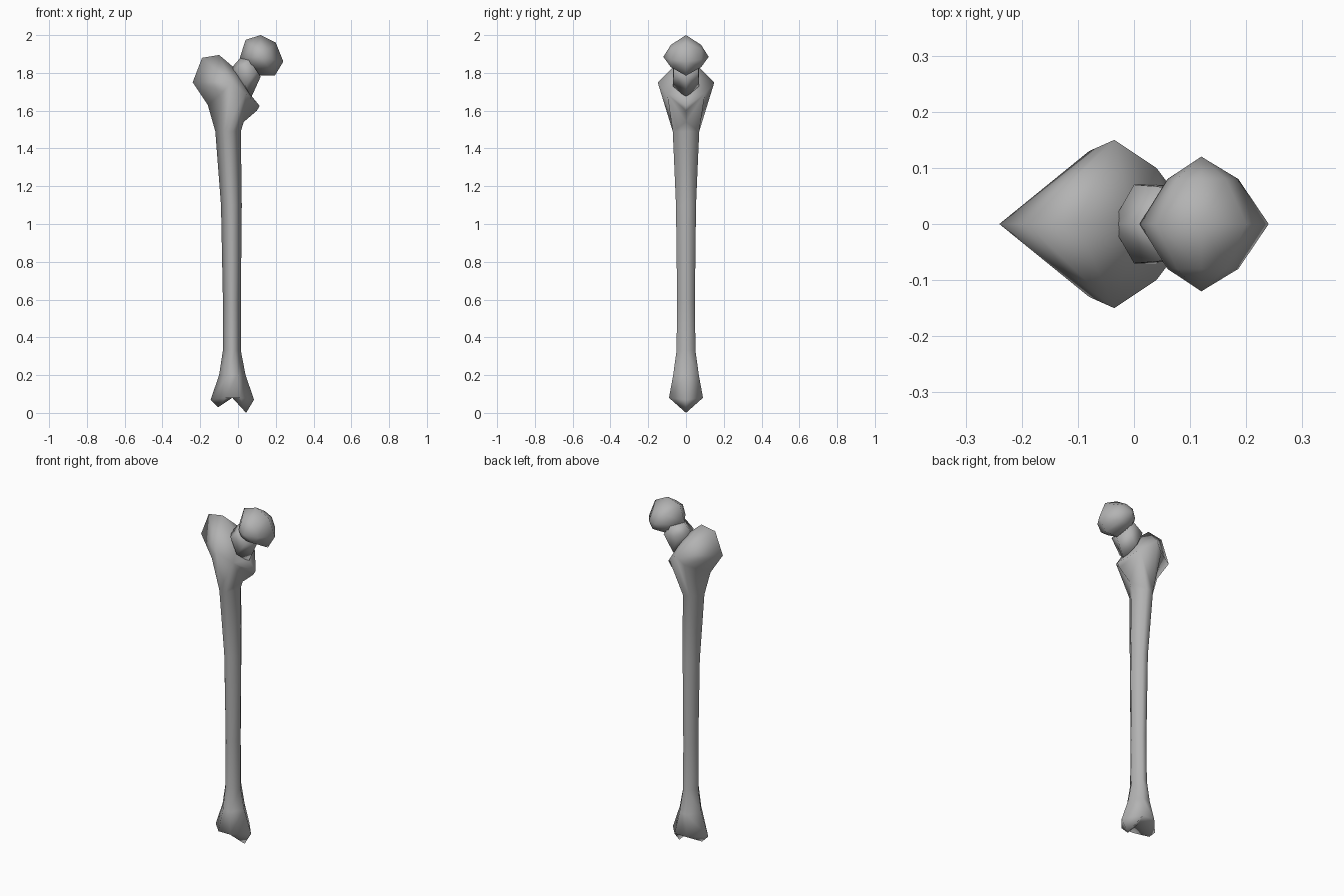
import bpy
import bmesh
from mathutils import Vector

cube = bpy.data.objects.get("Cube")
if cube:
    bpy.data.objects.remove(cube, do_unlink=True)

grey = bpy.data.materials.new("bone_grey")
grey.use_nodes = True
colour = (0.45, 0.45, 0.45, 1)
grey.diffuse_color = colour
grey.node_tree.nodes["Principled BSDF"].inputs["Base Color"].default_value = colour


def rim(*points):
    """Points on the middle plane, given as x, z."""
    return [Vector((x, 0, z)) for x, z in points]


def face(bm, *points):
    bm.faces.new([bm.verts.new(p) for p in points])


def fan(bm, hub, points):
    for a, b in zip(points, points[1:]):
        face(bm, hub, a, b)


def bridge(bm, low, high):
    for i in range(len(low) - 1):
        face(bm, low[i], low[i + 1], high[i + 1], high[i])


def finish(bm, name):
    """Mirror the front half to the back, weld and shade smooth."""
    copy = bmesh.ops.duplicate(bm, geom=bm.verts[:] + bm.edges[:] + bm.faces[:])
    for item in copy["geom"]:
        if isinstance(item, bmesh.types.BMVert):
            item.co.y *= -1
    bmesh.ops.remove_doubles(bm, verts=bm.verts[:], dist=0.0005)
    bmesh.ops.recalc_face_normals(bm, faces=bm.faces[:])
    for f in bm.faces:
        f.smooth = True
    mesh = bpy.data.meshes.new(name)
    bm.to_mesh(mesh)
    bm.free()
    mesh.materials.append(grey)
    obj = bpy.data.objects.new(name, mesh)
    bpy.context.collection.objects.link(obj)


# Shaft: six-sided sections given as left x, right x, half depth, z
bm = bmesh.new()
sections = []
for x0, x1, y, z in [(-.145, .085, .09, .07), (-.10, .04, .068, .20),
                     (-.08, .015, .05, .33), (-.08, .015, .047, .60),
                     (-.09, .02, .053, 1.10), (-.12, .015, .07, 1.49)]:
    w = x1 - x0
    sections.append([Vector((x0, 0, z)), Vector((x0 + .35 * w, -y, z)),
                     Vector((x0 + .68 * w, -y, z)), Vector((x1, 0, z))])
for v in sections[0][1:3]:
    v.z = .08
for low, high in zip(sections, sections[1:]):
    bridge(bm, low, high)

# Twin condyles at the foot of the shaft
left, hub_a, hub_b, right = sections[0]
tip_a, notch, tip_b = rim((-.105, .03), (-.03, .08), (.043, 0))
fan(bm, hub_a, [left, tip_a, notch, hub_b])
fan(bm, hub_b, [notch, tip_b, right])

# Large and small trochanters at the head of the shaft
left, mid_a, mid_b, right = sections[-1]
crest = Vector((-.035, -.15, 1.75))
outer = Vector((-.08, -.13, 1.70))
inner = Vector((.04, -.10, 1.69))
side = rim((-.16, 1.63), (-.24, 1.75), (-.19, 1.88), (-.10, 1.895), (0, 1.81))
spur = rim((0, 1.81), (.07, 1.68), (.115, 1.625), (.10, 1.60), (.03, 1.54))
fan(bm, outer, [mid_a, left, side[0], side[1], crest])
fan(bm, crest, side[1:] + [inner])
fan(bm, inner, spur + [mid_b])
fan(bm, mid_b, [spur[-1], right])
fan(bm, mid_a, [mid_b, inner, crest, outer])
finish(bm, "shaft")

# Neck
bm = bmesh.new()
base = [Vector(p) for p in ((-.04, 0, 1.82), (0, -.07, 1.82),
                            (.04, -.07, 1.73), (.07, 0, 1.67))]
end = [Vector(p) for p in ((.03, 0, 1.90), (.06, -.065, 1.87),
                           (.10, -.065, 1.81), (.12, 0, 1.78))]
bridge(bm, base, end)
face(bm, *base)
face(bm, *end)
finish(bm, "neck")

# Ball head: an eight-sided outline domed towards the front and back
bm = bmesh.new()
outline = rim((.01, 1.88), (.04, 1.975), (.12, 2), (.20, 1.96),
              (.24, 1.86), (.195, 1.785), (.11, 1.785), (.04, 1.82))
outline.append(outline[0])
centre = Vector((.12, 0, 1.885))
ring = [centre.lerp(p, .55) + Vector((0, -.08, 0)) for p in outline]
bridge(bm, outline, ring)
fan(bm, centre + Vector((0, -.12, 0)), ring)
finish(bm, "ball_head")
